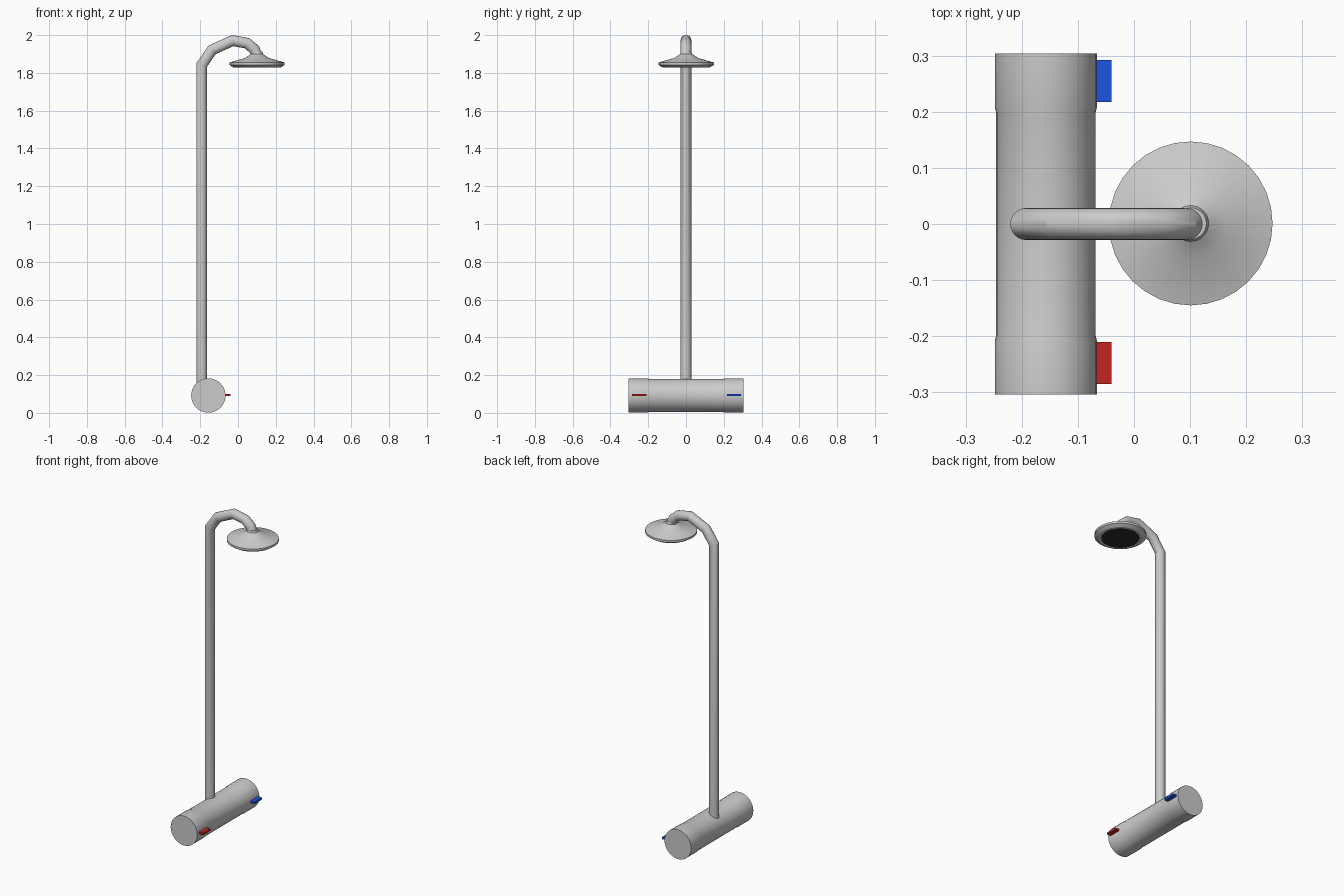
import bpy, bmesh, math
from mathutils import Vector, Matrix

if "Cube" in bpy.data.objects:
    bpy.data.objects.remove(bpy.data.objects["Cube"])


def finish(bm, name, angle=30):
    bmesh.ops.recalc_face_normals(bm, faces=bm.faces)
    mesh = bpy.data.meshes.new(name)
    bm.to_mesh(mesh)
    bm.free()
    mesh.shade_smooth()
    mesh.set_sharp_from_angle(angle=math.radians(angle))
    obj = bpy.data.objects.new(name, mesh)
    bpy.context.collection.objects.link(obj)
    return obj


def colour(obj, name, rgb):
    mat = bpy.data.materials.new(name)
    mat.diffuse_color = (*rgb, 1)
    mat.use_nodes = True
    mat.node_tree.nodes["Principled BSDF"].inputs["Base Color"].default_value = mat.diffuse_color
    obj.data.materials.append(mat)


def skin(bm, rings):
    """Bridge successive vertex rings and cap both ends."""
    n = len(rings[0])
    for a, b in zip(rings, rings[1:]):
        for i in range(n):
            j = (i + 1) % n
            bm.faces.new((a[i], a[j], b[j], b[i]))
    bm.faces.new(rings[0])
    bm.faces.new(rings[-1])


def lathe(name, profile, matrix, sides=32):
    """Turn (radius, height) points around local z."""
    bm = bmesh.new()
    rings = []
    for r, h in profile:
        rings.append([bm.verts.new(matrix @ Vector((
            r * math.cos(t * math.tau / sides), r * math.sin(t * math.tau / sides), h)))
            for t in range(sides)])
    skin(bm, rings)
    return finish(bm, name)


def pipe(name, path, radius, sides=24):
    """Mitred tube along a path in the xz plane."""
    pts = [Vector((x, 0, z)) for x, z in path]
    bm = bmesh.new()
    rings = []
    for i, p in enumerate(pts):
        d_in = (p - pts[i - 1]).normalized() if i else (pts[1] - p).normalized()
        d_out = (pts[i + 1] - p).normalized() if i < len(pts) - 1 else d_in
        tangent = (d_in + d_out).normalized()
        side = Vector((tangent.z, 0, -tangent.x)) / tangent.dot(d_in)
        ring = []
        for k in range(sides):
            a = k * math.tau / sides
            ring.append(bm.verts.new(p + side * radius * math.cos(a)
                                     + Vector((0, radius * math.sin(a), 0))))
        rings.append(ring)
    skin(bm, rings)
    return finish(bm, name)


# Horizontal valve body with two thicker end collars
VX, VZ = -0.157, 0.092
half = [(0.0885, 0.198), (0.091, 0.208), (0.091, 0.304)]
body_profile = [(r, -h) for r, h in reversed(half)] + half
lathe("valve_body", body_profile,
      Matrix.Translation((VX, 0, VZ)) @ Matrix.Rotation(-math.pi / 2, 4, 'X'))

# Hot and cold levers
for name, y, rgb in (("hot_lever", -0.2475, (0.55, 0.018, 0.013)),
                     ("cold_lever", 0.2545, (0.01, 0.09, 0.75))):
    bm = bmesh.new()
    bmesh.ops.create_cube(bm, size=1, matrix=Matrix.Translation((-0.065, y, VZ + 0.003))
                          @ Matrix.Diagonal((0.05, 0.075, 0.012, 1)))
    colour(finish(bm, name), name + "_colour", rgb)

# Riser pipe with faceted gooseneck
pipe("riser_pipe", [(-0.192, 0.14), (-0.192, 1.842), (-0.137, 1.922), (-0.028, 1.971),
                    (0.048, 1.957), (0.087, 1.925), (0.1, 1.888)], 0.0285)

# Shower head, flared from the neck to the rim
head = Matrix.Translation((0.101, 0.001, 0))
lathe("shower_head", [(0.028, 1.912), (0.032, 1.9), (0.063, 1.879), (0.146, 1.855),
                      (0.146, 1.842), (0.125, 1.829), (0.107, 1.829)], head)

# Dark spray plate underneath
plate = lathe("spray_plate", [(0.107, 1.832), (0.107, 1.8275)], head)
colour(plate, "spray_dark", (0.025, 0.025, 0.025))
